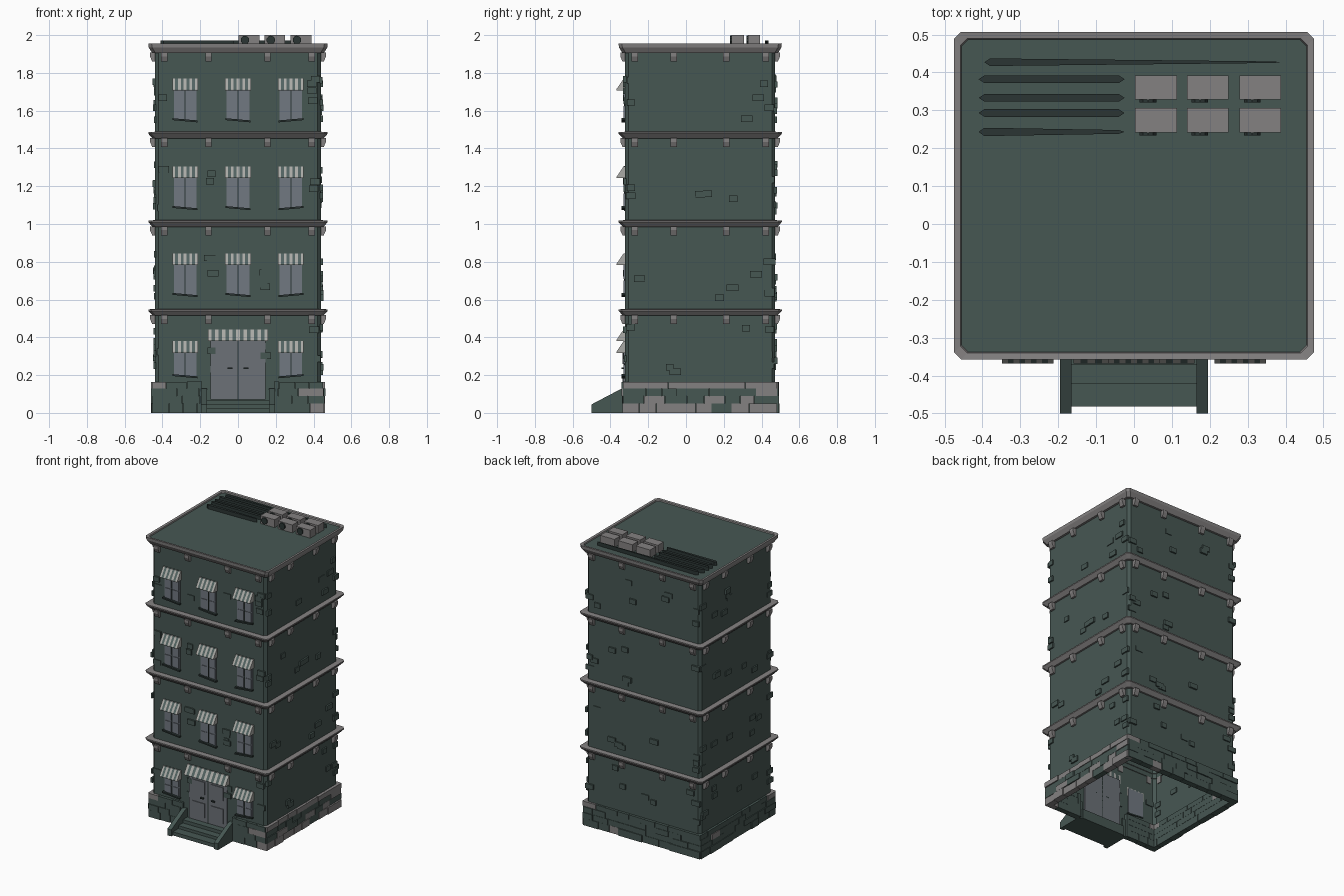
import bpy, bmesh, math, random
from mathutils import Matrix

random.seed(7)
cube = bpy.data.objects.get("Cube")
if cube:
    bpy.data.objects.remove(cube)

HX, HY, CY = 0.44, 0.397, 0.075      # wall half sizes and y centre
ROOF = 1.945


def material(name, r, g, b):
    m = bpy.data.materials.new(name)
    m.use_nodes = True
    m.diffuse_color = (r, g, b, 1)
    m.node_tree.nodes["Principled BSDF"].inputs["Base Color"].default_value = (r, g, b, 1)
    return m


GREEN = material("wall green", 0.062, 0.095, 0.086)
STONE = material("trim grey", 0.23, 0.22, 0.22)
GLASS = material("window blue grey", 0.165, 0.188, 0.22)
DOOR = material("door grey", 0.15, 0.165, 0.185)
DARK = material("dark green", 0.024, 0.036, 0.034)
CREAM = material("awning light", 0.4, 0.4, 0.38)
STRIPE = material("awning green", 0.085, 0.125, 0.12)


def finish(name, bm, *mats, recalc=True):
    if recalc:
        bmesh.ops.recalc_face_normals(bm, faces=bm.faces)
    mesh = bpy.data.meshes.new(name)
    bm.to_mesh(mesh)
    bm.free()
    for m in mats:
        mesh.materials.append(m)
    ob = bpy.data.objects.new(name, mesh)
    bpy.context.collection.objects.link(ob)
    return ob


def on_wall(side, u, d, z):
    """u runs along the wall, d is the distance out from it."""
    return {"front": (u, CY - HY - d, z), "right": (HX + d, CY + u, z),
            "back": (-u, CY + HY + d, z), "left": (-HX - d, CY - u, z)}[side]


def prism(bm, side, profile, u0, u1, mat=0, tilt=0):
    """Sweep a (d, z) profile along a wall from u0 to u1."""
    a = [bm.verts.new(on_wall(side, u0, d, z)) for d, z in profile]
    b = [bm.verts.new(on_wall(side, u1, d, z + tilt)) for d, z in profile]
    n = len(a)
    faces = [bm.faces.new(a), bm.faces.new(b[::-1])]
    faces += [bm.faces.new((a[i], b[i], b[(i + 1) % n], a[(i + 1) % n])) for i in range(n)]
    for f in faces:
        f.material_index = mat


def block(bm, side, u0, u1, d0, d1, z0, z1, mat=0, tilt=0):
    prism(bm, side, [(d0, z0), (d1, z0), (d1, z1), (d0, z1)], u0, u1, mat, tilt)


def loft(bm, rings, cap=False):
    """Skin chamfered rectangles given as (outset, chamfer, z)."""
    loops = []
    for o, c, z in rings:
        x, y = HX + o, HY + o
        pts = [(x - c, -y), (x, c - y), (x, y - c), (x - c, y),
               (c - x, y), (-x, y - c), (-x, c - y), (c - x, -y)]
        loops.append([bm.verts.new((px, py + CY, z)) for px, py in pts])
    for lo, hi in zip(loops, loops[1:]):
        for i in range(8):
            j = (i + 1) % 8
            bm.faces.new((lo[i], lo[j], hi[j], hi[i]))
    if cap:
        bm.faces.new(loops[-1])


SIDES = {"front": HX, "right": HY, "back": HX, "left": HY}

# Main shell, open underneath, with the roof deck
bm = bmesh.new()
loft(bm, [(0, 0.018, 0), (0, 0.018, 1.92), (0.018, 0.018, ROOF)], cap=True)
finish("building_shell", bm, GREEN, recalc=False)

# Flared ledges between floors and the roof rim
LEDGES = [0.515, 0.985, 1.453]
bm = bmesh.new()
for z in LEDGES:
    loft(bm, [(-0.005, 0.018, z), (0.012, 0.018, z), (0.035, 0.018, z + 0.025),
              (0.035, 0.018, z + 0.033), (-0.005, 0.018, z + 0.036)])
finish("floor_ledges", bm, STONE, recalc=False)
bm = bmesh.new()
loft(bm, [(-0.005, 0.018, 1.905), (0.015, 0.018, 1.905), (0.033, 0.018, 1.935),
          (0.035, 0.018, 1.955), (0.018, 0.018, 1.953), (0.014, 0.018, ROOF - 0.004)])
finish("roof_rim", bm, STONE, recalc=False)

# Brackets under every ledge
bm = bmesh.new()
for side, half in SIDES.items():
    for z in LEDGES + [1.905]:
        for k in (-1, -0.4, 0.4, 1):
            u = k * (half - 0.05)
            prism(bm, side, [(-0.005, z + 0.002), (0.026, z + 0.002), (0.026, z - 0.018),
                             (0.014, z - 0.045), (-0.005, z - 0.045)], u - 0.017, u + 0.017)
finish("ledge_brackets", bm, STONE)

# Rough stone courses around the base
bm = bmesh.new()
COURSES = [0, 0.05, 0.09, 0.13, 0.165]
for side, half in SIDES.items():
    for row, (z0, z1) in enumerate(zip(COURSES, COURSES[1:])):
        u = -half - 0.012
        while u < half:
            end = u + random.uniform(0.07, 0.13)
            if end > half - 0.04:
                end = half + 0.012
            if side == "right":
                grey = (row == 3) or (row == 0 and not 0 < u < 0.09) or random.random() < 0.1
            else:
                corner = u < -half + 0.05 if side in ("front", "back") else False
                grey = (corner and row == 3) or random.random() < 0.06
                grey = grey or (side == "front" and end > half and row in (0, 2))
            if not (side == "front" and end > -0.19 and u < 0.19):
                block(bm, side, u, end - 0.002, -0.025, random.uniform(0.012, 0.022),
                      z0, z1 - 0.001, int(grey))
            elif u < -0.19:
                block(bm, side, u, -0.19, -0.025, 0.015, z0, z1)
            elif end > 0.19:
                block(bm, side, 0.19, end - 0.002, -0.025, 0.015, z0, z1)
            u = end
finish("base_stones", bm, GREEN, STONE)

# Loose raised bricks on the walls
bm = bmesh.new()
FLOORS = [0.2, 0.58, 1.05, 1.52]
for side, half in SIDES.items():
    for z in FLOORS:
        for i in range(8):
            if side == "front":
                u = random.choice((-0.4, -0.14, 0.14, 0.4)) + random.uniform(-0.01, 0.01)
            elif i < 3:
                u = random.choice((-1, 1)) * (half - 0.03)
            else:
                u = random.uniform(0.04 - half, half - 0.04)
            w, zz = random.uniform(0.02, 0.032), z + random.uniform(0, 0.25)
            block(bm, side, u - w, u + w, -0.006, random.uniform(0.004, 0.013), zz, zz + 0.034)
finish("wall_bricks", bm, GREEN)


def awning(bm, u, half, top, drop, count):
    step = 2 * half / count
    for i in range(count):
        a = u - half + i * step
        prism(bm, "front", [(0, top), (0.008, top), (0.046, top - drop + 0.006),
                            (0.046, top - drop), (0, top - drop)], a, a + step, i % 2)


# Windows with leaves, sills and striped awnings
frames, sills, awnings = bmesh.new(), bmesh.new(), bmesh.new()
for floor, (z0, top) in enumerate([(0.195, 0.38), (0.625, 0.845), (1.085, 1.305), (1.55, 1.77)]):
    for u in (-0.28, 0, 0.28):
        if floor == 0 and u == 0:
            continue
        block(frames, "front", u - 0.06, u + 0.06, -0.005, 0.004, z0, top - 0.01)
        for s in (-1, 1):
            a, b = sorted((u + s * 0.006, u + s * 0.053))
            mid = (z0 + top - 0.06) / 2
            block(frames, "front", a, b, 0, 0.008, z0 + 0.006, mid - 0.004)
            block(frames, "front", a, b, 0, 0.008, mid + 0.004, top - 0.02)
        block(frames, "front", u - 0.003, u + 0.003, 0, 0.006, z0, top - 0.01, 1)
        tilt = -0.012 if u <= 0 else 0.012
        block(sills, "front", u - 0.066, u + 0.066, -0.005, 0.02,
              z0 - 0.006 - tilt / 2, z0 + 0.004 - tilt / 2, 0, tilt)
        awning(awnings, u, 0.068, top, 0.062, 9)
awning(awnings, 0, 0.16, 0.442, 0.062, 17)
finish("window_frames", frames, GLASS, DARK)
finish("window_sills", sills, DARK)
finish("awnings", awnings, CREAM, STRIPE)

# Double door with raised panels and handles
bm = bmesh.new()
for s in (-1, 1):
    for a, b, d, z0, z1, m in ((0.002, 0.146, 0.008, 0.07, 0.4, 0), (0.025, 0.12, 0.013, 0.1, 0.2, 0),
                               (0.025, 0.12, 0.013, 0.26, 0.35, 0), (0.03, 0.055, 0.02, 0.232, 0.24, 1)):
        a, b = sorted((s * a, s * b))
        block(bm, "front", a, b, -0.01, d, z0, z1, m)
block(bm, "front", -0.003, 0.003, -0.01, 0.01, 0.07, 0.4, 1)
finish("double_door", bm, DOOR, DARK)

# Entrance steps and sloping side walls
bm = bmesh.new()
for depth, z in ((0.16, 0.025), (0.1, 0.045), (0.05, 0.068)):
    block(bm, "front", -0.17, 0.17, -0.02, depth, 0 if z < 0.03 else z - 0.024, z)
for a in (-0.195, 0.165):
    prism(bm, "front", [(-0.01, 0), (0.178, 0), (0.178, 0.045), (0.02, 0.128), (-0.01, 0.128)],
          a, a + 0.03)
finish("entrance_steps", bm, GREEN)

# Rooftop cooling units with round fans
units, fans = bmesh.new(), bmesh.new()
for x in (0.003, 0.14, 0.278):
    for y in (0.242, 0.328):
        m = Matrix.Translation((x + 0.055, y + 0.032, 1.9715)) @ Matrix.Diagonal((0.11, 0.064, 0.057, 1))
        bmesh.ops.create_cube(units, size=1, matrix=m)
        m = Matrix.Translation((x + 0.034, y - 0.002, 1.974)) @ Matrix.Rotation(math.pi / 2, 4, "X")
        bmesh.ops.create_cone(fans, cap_ends=True, segments=10, radius1=0.023, radius2=0.023,
                              depth=0.012, matrix=m)
finish("cooling_units", units, STONE)
finish("cooling_fans", fans, DARK)

# Flattened roof pipes with pointed ends
bm = bmesh.new()
for x0, x1, y, w0, w1 in ((-0.41, -0.025, 0.243, 0.011, 0.005), (-0.41, -0.025, 0.293, 0.01, 0.01),
                          (-0.41, -0.025, 0.333, 0.01, 0.01), (-0.41, -0.025, 0.382, 0.01, 0.01),
                          (-0.395, 0.385, 0.427, 0.01, 0.002)):
    outline = [(x0, y), (x0 + 0.015, y - w0), (x1 - 0.015, y - w1),
               (x1, y), (x1 - 0.015, y + w1), (x0 + 0.015, y + w0)]
    base = bm.faces.new([bm.verts.new((px, py, ROOF - 0.002)) for px, py in outline])
    top = bmesh.ops.extrude_face_region(bm, geom=[base])["geom"]
    bmesh.ops.translate(bm, verts=[v for v in top if isinstance(v, bmesh.types.BMVert)],
                        vec=(0, 0, 0.028))
finish("roof_pipes", bm, DARK)
